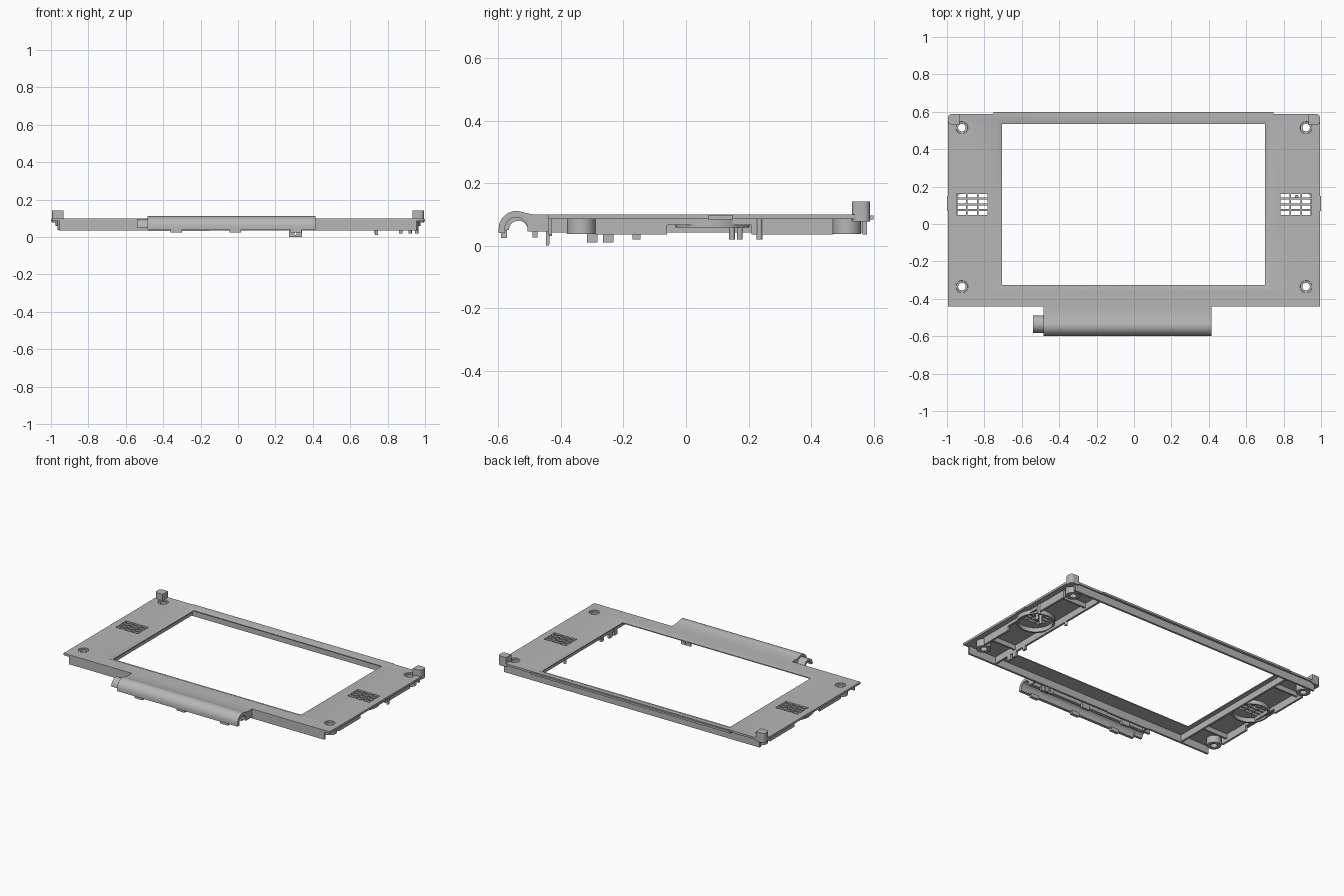
import bpy, bmesh, math
from mathutils import Matrix

old = bpy.data.objects.get("Cube")
if old:
    bpy.data.objects.remove(old, do_unlink=True)

grey = bpy.data.materials.new("light_grey_plastic")
grey.use_nodes = True
colour = (0.47, 0.47, 0.47, 1)
grey.diffuse_color = colour
grey.node_tree.nodes["Principled BSDF"].inputs["Base Color"].default_value = colour

TOP, UNDER, LOW = 0.1, 0.086, 0.036
SIDES = (-1, 1)


def add_box(bm, x0, x1, y0, y1, z0, z1, flare=0):
    """Box whose top may flare outward."""
    lo = [(x0, y0), (x1, y0), (x1, y1), (x0, y1)]
    hi = [(x0 - flare, y0 - flare), (x1 + flare, y0 - flare),
          (x1 + flare, y1 + flare), (x0 - flare, y1 + flare)]
    a = [bm.verts.new((x, y, z0)) for x, y in lo]
    b = [bm.verts.new((x, y, z1)) for x, y in hi]
    bm.faces.new(a[::-1])
    bm.faces.new(b)
    for i in range(4):
        j = (i + 1) % 4
        bm.faces.new((a[i], a[j], b[j], b[i]))


def add_cone(bm, x, y, z0, z1, r0, r1, n=32):
    bmesh.ops.create_cone(bm, cap_ends=True, segments=n, radius1=r0, radius2=r1,
                          depth=z1 - z0, matrix=Matrix.Translation((x, y, (z0 + z1) / 2)))


def finish(bm, name, smooth=False):
    bmesh.ops.recalc_face_normals(bm, faces=bm.faces)
    mesh = bpy.data.meshes.new(name)
    bm.to_mesh(mesh)
    bm.free()
    obj = bpy.data.objects.new(name, mesh)
    bpy.context.collection.objects.link(obj)
    mesh.materials.append(grey)
    if smooth:
        shade(obj)
    return obj


def shade(obj):
    bpy.ops.object.select_all(action='DESELECT')
    obj.select_set(True)
    bpy.context.view_layer.objects.active = obj
    bpy.ops.object.shade_smooth_by_angle(angle=math.radians(35))


def boxes(name, *specs):
    bm = bmesh.new()
    for s in specs:
        add_box(bm, *s)
    return finish(bm, name)


def cut(obj, bm):
    """Subtract the cutter mesh and drop the cutter."""
    cutter = finish(bm, "cutter")
    mod = obj.modifiers.new("cut", 'BOOLEAN')
    mod.operation, mod.solver, mod.object = 'DIFFERENCE', 'EXACT', cutter
    bpy.context.view_layer.objects.active = obj
    bpy.ops.object.modifier_apply(modifier=mod.name)
    bpy.data.objects.remove(cutter, do_unlink=True)


def ring(name, x, y, z0, z1, outer, inner):
    bm = bmesh.new()
    rows = [[bm.verts.new((x + r * math.cos(t), y + r * math.sin(t), z))
             for t in [math.tau * i / 40 for i in range(40)]]
            for r, z in ((outer, z0), (outer, z1), (inner, z1), (inner, z0))]
    for k in range(4):
        a, b = rows[k], rows[(k + 1) % 4]
        for i in range(40):
            j = (i + 1) % 40
            bm.faces.new((a[i], a[j], b[j], b[i]))
    return finish(bm, name, True)


def extrude_x(name, profile, x0, x1):
    bm = bmesh.new()
    a = [bm.verts.new((x0, y, z)) for y, z in profile]
    b = [bm.verts.new((x1, y, z)) for y, z in profile]
    bm.faces.new(a)
    bm.faces.new(b[::-1])
    for i in range(len(a)):
        j = (i + 1) % len(a)
        bm.faces.new((a[i], a[j], b[j], b[i]))
    return finish(bm, name, True)


# Face plate with rounded back corners
bm = bmesh.new()
add_box(bm, -0.994, 0.994, -0.442, 0.588, UNDER, TOP)
corners = [e for e in bm.edges if all(v.co.y > 0.5 for v in e.verts)
           and abs(e.verts[0].co.z - e.verts[1].co.z) > 0.01]
bmesh.ops.bevel(bm, geom=corners, offset=0.035, segments=6, affect='EDGES', profile=0.5)
plate = finish(bm, "face_plate")

# Screen opening with a sloped border
bm = bmesh.new()
add_box(bm, -0.705, 0.7, -0.325, 0.535, 0.05, 0.15)
cut(plate, bm)
bm = bmesh.new()
add_box(bm, -0.711, 0.706, -0.331, 0.541, 0.092, 0.102, 0.024)
cut(plate, bm)

# Screw holes, countersinks and speaker slots
bm = bmesh.new()
for s in SIDES:
    for y in (0.515, -0.335):
        add_cone(bm, s * 0.92, y, 0.05, 0.15, 0.02, 0.02)
    for col in range(3):
        for row in range(4):
            x, y = s * 0.865 + (col - 1) * 0.058, 0.105 + (row - 1.5) * 0.031
            add_box(bm, x - 0.025, x + 0.025, y - 0.01, y + 0.01, 0.05, 0.15)
cut(plate, bm)
bm = bmesh.new()
for s in SIDES:
    for y in (0.515, -0.335):
        add_cone(bm, s * 0.92, y, 0.093, 0.103, 0.031, 0.033)
cut(plate, bm)
shade(plate)

# Back lip and side latches
boxes("back_lip", (-0.75, 0.745, 0.585, 0.599, 0.084, 0.097))
for s in SIDES:
    x0, x1 = sorted((s * 0.985, s * 1.0))
    boxes("side_latch", (x0, x1, 0.07, 0.15, 0.084, 0.096))

# Raised corner pegs
for s in SIDES:
    bm = bmesh.new()
    x0, x1 = sorted((s * 0.934, s * 0.994))
    add_box(bm, x0, x1, 0.53, 0.588, 0.078, 0.141)
    edges = [e for e in bm.edges if abs(e.verts[0].co.z - e.verts[1].co.z) > 0.01
             and abs(e.verts[0].co.x) > 0.96]
    bmesh.ops.bevel(bm, geom=edges, offset=0.02, segments=5, affect='EDGES', profile=0.5)
    finish(bm, "corner_peg", True)

# Perimeter walls under the plate
boxes("front_wall", (-0.955, 0.955, -0.442, -0.428, LOW, UNDER))
boxes("back_wall", (-0.955, 0.955, 0.565, 0.579, LOW, UNDER))
for s in SIDES:
    o0, o1 = sorted((s * 0.943, s * 0.957))
    i0, i1 = sorted((s * 0.735, s * 0.749))
    boxes("outer_side_wall", (o0, o1, -0.29, -0.06, LOW, UNDER),
          (o0, o1, -0.06, 0.21, 0.066, UNDER), (o0, o1, 0.21, 0.47, LOW, UNDER))
    boxes("inner_side_wall", (i0, i1, -0.43, 0.566, 0.042, UNDER))
    r0, r1 = sorted((s * 0.74, s * 0.95))
    boxes("cross_rib", (r0, r1, -0.25, -0.238, 0.055, UNDER),
          (r0, r1, 0.42, 0.432, 0.055, UNDER))
    # Screw bosses and speaker ring
    for y in (0.515, -0.335):
        ring("screw_boss", s * 0.92, y, 0.038, UNDER, 0.045, 0.021)
    ring("speaker_ring", s * 0.858, 0.085, 0.058, UNDER, 0.118, 0.106)

# Hinge cover: open half tube blending into the plate
cy, cz, r_out, r_in = -0.543, 0.055, 0.056, 0.036
angles = [math.pi * (1 - i / 18) for i in range(19)]
outer = [(cy + r_out * math.cos(t), cz + r_out * math.sin(t)) for t in angles if t > 1.15]
inner = [(cy + r_in * math.cos(t), cz + r_in * math.sin(t)) for t in angles]
profile = ([(cy - r_out, 0.04)] + outer + [(-0.49, TOP), (-0.435, TOP), (-0.435, UNDER),
           (-0.485, UNDER), (-0.485, 0.045), (cy + r_in, 0.045)]
           + inner[::-1] + [(cy - r_in, 0.04)])
extrude_x("hinge_cover", profile, -0.485, 0.415)
for x in (-0.485, 0.405):
    boxes("hinge_gusset", (x, x + 0.01, -0.49, -0.438, 0.045, 0.09))

# Narrow hinge end sleeve
sleeve = [(-0.536 + 0.046 * math.cos(t), 0.05 + 0.046 * math.sin(t)) for t in angles]
sleeve += [(-0.536 + 0.03 * math.cos(t), 0.05 + 0.03 * math.sin(t)) for t in angles[::-1]]
extrude_x("hinge_sleeve", sleeve, -0.54, -0.48)

# Clips below the hinge and front wall
for x in (-0.33, -0.015, 0.31):
    boxes("hinge_clip", (x - 0.03, x + 0.03, -0.49, -0.474, 0.026, 0.06),
          (x - 0.03, x + 0.03, -0.592, -0.572, 0.024, 0.05))
for x in (0.287, 0.328):
    boxes("front_clip", (x - 0.014, x + 0.014, -0.448, -0.436, 0.004, 0.05))
boxes("front_strip", (-0.48, -0.15, -0.44, -0.428, 0.031, 0.04))

# Board clips and pins beside one speaker
for y, w, z in ((-0.3, 0.034, 0.01), (-0.248, 0.034, 0.01), (-0.158, 0.026, 0.02)):
    boxes("board_clip", (0.733, 0.749, y - w / 2, y + w / 2, z, 0.06))
for x, y in ((0.87, 0.147), (0.92, 0.172), (0.955, 0.235), (0.74, 0.235)):
    bm = bmesh.new()
    add_cone(bm, x, y, 0.02, UNDER, 0.009, 0.009, 16)
    finish(bm, "locating_pin", True)
# Lowest tip of a front clip rests on the ground
boxes("clip_tip", (0.273, 0.342, -0.448, -0.438, 0.0, 0.01))
